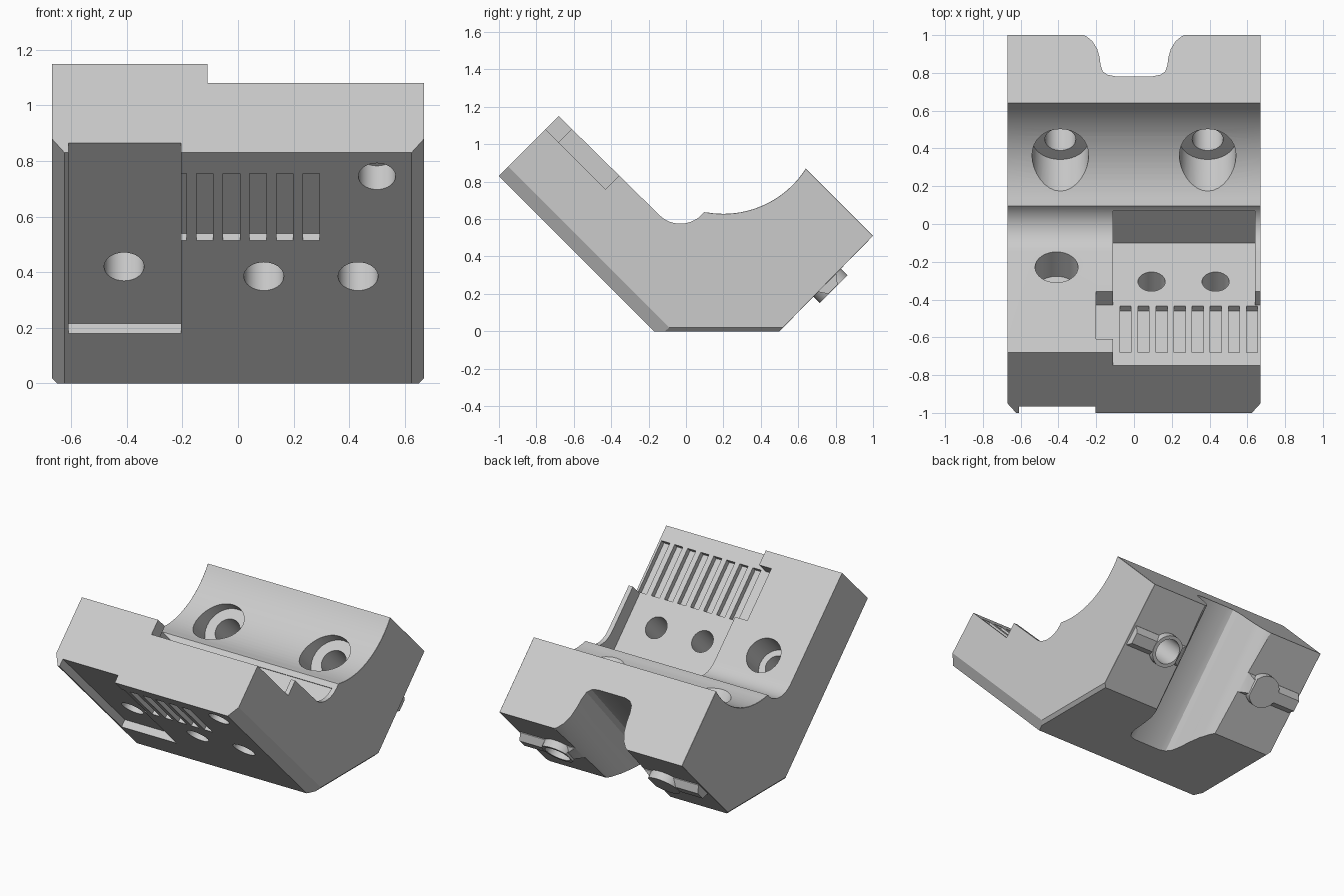
import bpy, bmesh, math
from mathutils import Vector

cube = bpy.data.objects.get("Cube")
if cube:
    bpy.data.objects.remove(cube, do_unlink=True)

grey = bpy.data.materials.new("plain grey")
grey.use_nodes = True
grey.diffuse_color = (0.6, 0.6, 0.6, 1)
grey.node_tree.nodes["Principled BSDF"].inputs["Base Color"].default_value = (0.6, 0.6, 0.6, 1)

HALF = 0.67


# Diagonal frame: u = y - z runs down the arm, v = y + z runs out of its face
def diag(x, u, v):
    return Vector((x, (u + v) / 2, (v - u) / 2))


def prism(name, start, end):
    """Solid between two matching outlines, with outward normals."""
    bm = bmesh.new()
    a = [bm.verts.new(p) for p in start]
    b = [bm.verts.new(p) for p in end]
    bm.faces.new(a)
    bm.faces.new(b[::-1])
    n = len(a)
    for i in range(n):
        bm.faces.new((a[i], b[i], b[(i + 1) % n], a[(i + 1) % n]))
    bm.normal_update()
    if bm.calc_volume(signed=True) < 0:
        bmesh.ops.reverse_faces(bm, faces=bm.faces[:])
        bm.normal_update()
    mesh = bpy.data.meshes.new(name)
    bm.to_mesh(mesh)
    bm.free()
    mesh.materials.append(grey)
    ob = bpy.data.objects.new(name, mesh)
    bpy.context.scene.collection.objects.link(ob)
    return ob


def slab(name, x0, x1, outline):
    return prism(name, [(x0, y, z) for y, z in outline], [(x1, y, z) for y, z in outline])


def block(name, x0, x1, u0, u1, v0, v1):
    corners = [(u0, v0), (u1, v0), (u1, v1), (u0, v1)]
    return prism(name, [diag(x0, u, v) for u, v in corners], [diag(x1, u, v) for u, v in corners])


def rod(name, a, b, radius, sides=32):
    axis = (b - a).normalized()
    side = Vector((1, 0, 0))
    other = axis.cross(side)
    ring = [radius * (math.cos(t) * side + math.sin(t) * other)
            for t in (2 * math.pi * i / sides for i in range(sides))]
    return prism(name, [a + r for r in ring], [b + r for r in ring])


def combine(target, tool, operation="DIFFERENCE"):
    tool.hide_render = True
    mod = target.modifiers.new("combine", "BOOLEAN")
    mod.operation = operation
    mod.solver = "EXACT"
    mod.object = tool
    bpy.context.view_layer.objects.active = target
    bpy.ops.object.modifier_apply(modifier=mod.name)
    bpy.data.objects.remove(tool, do_unlink=True)


def arc(cy, cz, radius, a0, a1, steps):
    angles = [math.radians(a0 + (a1 - a0) * i / steps) for i in range(steps + 1)]
    return [(cy + radius * math.cos(a), cz + radius * math.sin(a)) for a in angles]


# Body outline: foot, rear block, saddle, small valley and raised arm
outline = [(-0.17, 0), (0.5, 0), (1, 0.51)]
outline += arc(0.2, 1.15, 0.522, -32.5, -100, 20)
outline += arc(-0.03, 0.735, 0.16, -38, -135, 12)
outline += [(-0.68, 1.15), (-1, 0.83)]
body = slab("angled_bracket", -HALF, HALF, outline)

# Fine bevel round the sides of the rear block and saddle
bm = bmesh.new()
bm.from_mesh(body.data)
rim = [e for e in bm.edges if abs(e.verts[0].co.x - e.verts[1].co.x) < 0.001
       and all(v.co.y > 0.1 for v in e.verts) and max(v.co.z for v in e.verts) > 0.1]
bmesh.ops.bevel(bm, geom=rim, offset=0.012, segments=1, affect="EDGES", clamp_overlap=True)
bm.to_mesh(body.data)
bm.free()

# Mounting ridges and round bosses beneath the rear block
for s in (-1, 1):
    ridge = [(0.45, 0.92), (0.5, 0.92), (0.56, 0.96), (0.56, 1.06), (0.5, 1.11), (0.45, 1.11)]
    combine(body, prism("ridge", [diag(s * 0.2, u, v) for u, v in ridge],
                        [diag(s * 0.655, u, v) for u, v in ridge]), "UNION")
    combine(body, rod("boss", diag(s * 0.39, 0.4, 1.015), diag(s * 0.39, 0.565, 1.015), 0.105), "UNION")

# Flared channel through the rear block, leaning slightly
half = [(0.1, 0.04), (0.14, 0.055), (0.165, 0.09), (0.177, 0.16), (0.182, 0.24), (0.195, 0.33),
        (0.22, 0.41), (0.25, 0.46), (0.3, 0.505), (0.32, 0.7)]
section = half + [(-x, u) for x, u in reversed(half)]
combine(body, prism("channel", [diag(x, u + 0.12, -0.6) for x, u in section],
                    [diag(x, u - 0.01, 2) for x, u in section]))

# Chamfers along the underside of the arm and the foot
for s in (-1, 1):
    wedge = [(s * 0.615, -0.19), (s * 0.69, -0.19), (s * 0.69, -0.025)]
    combine(body, prism("arm_chamfer", [diag(x, -2.5, v) for x, v in wedge],
                        [diag(x, 0.6, v) for x, v in wedge]))
    wedge = [(s * 0.64, -0.01), (s * 0.69, -0.01), (s * 0.69, 0.04)]
    combine(body, prism("foot_chamfer", [(x, -0.3, z) for x, z in wedge],
                        [(x, 0.7, z) for x, z in wedge]))

# Stepped recess and notch on the arm's upper face
combine(body, block("end_recess", -0.11, 0.7, -2.5, -1.19, 0.33, 0.7))
combine(body, block("inner_recess", -0.11, 0.64, -1.25, -0.53, 0.33, 0.68))
combine(body, block("corner_notch", -0.2, -0.1, -1.69, -1.19, 0.33, 0.7))

# Long panel recess on the arm's underside
combine(body, block("panel_recess", -0.61, -0.205, -2.5, -0.53, -0.4, -0.1))

# Rows of shallow slots on both faces
for i in range(8):
    x = -0.075 + 0.0957 * i
    combine(body, block("upper_slot", x, x + 0.06, -1.69, -1.2, 0.28, 0.4))
for i in range(6):
    x = -0.245 + 0.0957 * i
    combine(body, block("lower_slot", x, x + 0.06, -1.68, -1.2, -0.3, -0.12))

# Holes through the arm
for x in (-0.41, 0.093, 0.432):
    combine(body, rod("arm_hole", diag(x, -0.94, -0.4), diag(x, -0.94, 0.7), 0.072))
combine(body, rod("arm_counterbore", diag(-0.41, -0.935, 0.22), diag(-0.41, -0.935, 0.7), 0.114))
combine(body, rod("blind_hole", diag(0.5, -1.66, -0.4), diag(0.5, -1.66, 0.0), 0.067))

# Counterbored holes through the saddle
for s in (-1, 1):
    x = s * 0.39
    combine(body, rod("saddle_hole", diag(x, -0.3, 1.015), diag(x, 0.8, 1.015), 0.082))
    combine(body, rod("saddle_counterbore", diag(x, -0.9, 1.015), diag(x, -0.12, 1.015), 0.15))

bpy.ops.object.select_all(action="DESELECT")
body.select_set(True)
bpy.context.view_layer.objects.active = body
bpy.ops.object.shade_smooth_by_angle(angle=math.radians(25))
